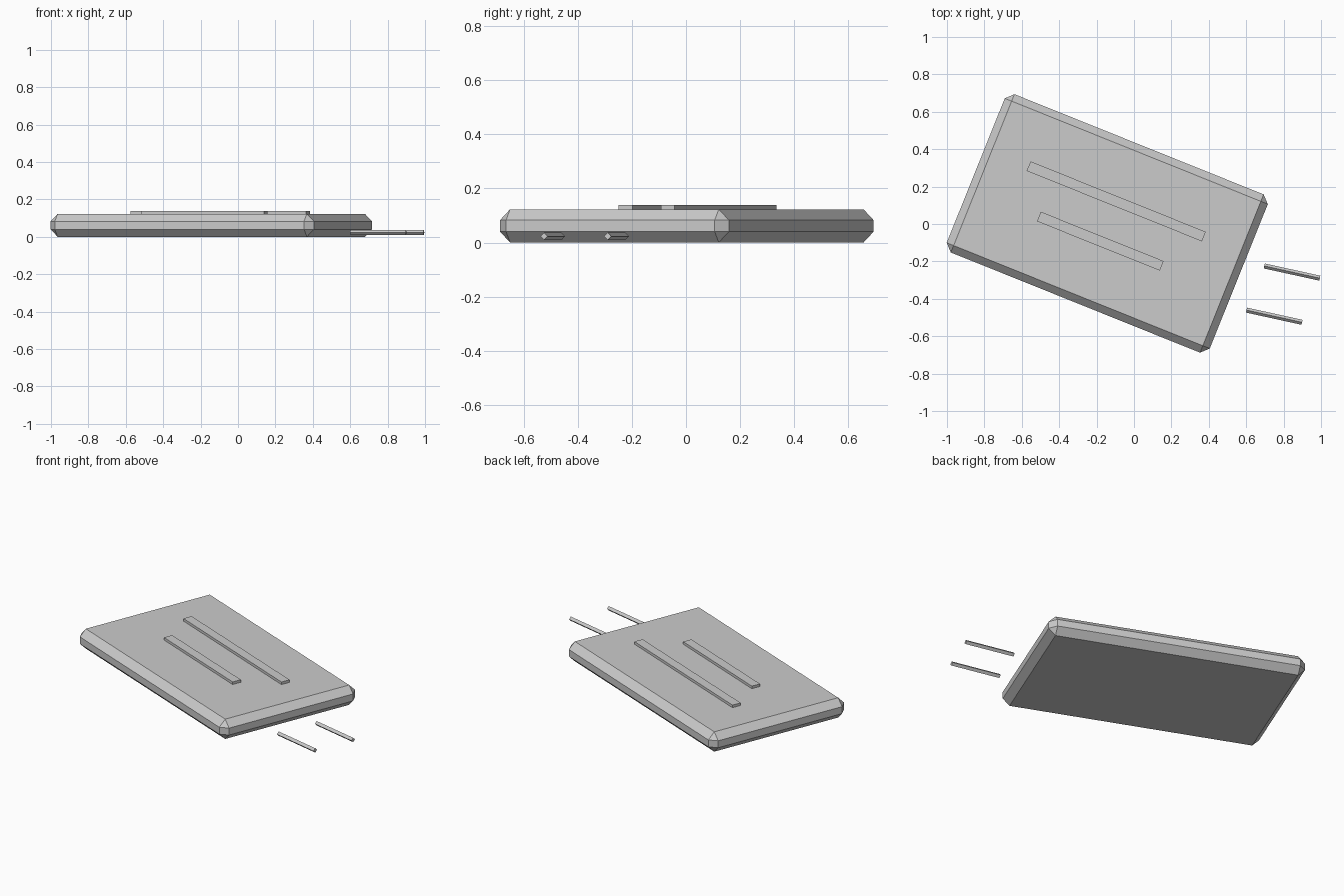
import bpy
from math import radians

default_cube = bpy.data.objects.get("Cube")
if default_cube:
    bpy.data.objects.remove(default_cube, do_unlink=True)

grey = bpy.data.materials.new("light_grey")
grey.use_nodes = True
colour = (0.6, 0.6, 0.6, 1)
grey.diffuse_color = colour
grey.node_tree.nodes["Principled BSDF"].inputs["Base Color"].default_value = colour

TILT = radians(-21.9)    # turn of the slab and its ribs
SLAB_TOP = 0.123


def finish(name):
    ob = bpy.context.object
    ob.name = name
    ob.data.materials.append(grey)
    return ob


def box(name, centre, size):
    bpy.ops.mesh.primitive_cube_add(size=1, location=centre, rotation=(0, 0, TILT))
    ob = finish(name)
    ob.scale = size
    bpy.ops.object.transform_apply(location=False, rotation=False, scale=True)
    return ob


# Slab with chamfered edges
slab = box("slab", (-0.143, 0.003, SLAB_TOP / 2), (1.516, 0.912, SLAB_TOP))
chamfer = slab.modifiers.new("chamfer", "BEVEL")
chamfer.width = 0.04
chamfer.segments = 1

# Raised ribs on the top face
for name, x, y, length in (("long_rib", -0.095, 0.121, 1.01),
                           ("short_rib", -0.18, -0.092, 0.707)):
    box(name, (x, y, SLAB_TOP + 0.003), (length, 0.055, 0.026))

# Loose four-sided rods beside the slab
for name, x, y in (("back_rod", 0.845, -0.257), ("front_rod", 0.75, -0.493)):
    bpy.ops.mesh.primitive_cylinder_add(vertices=4, radius=0.0135, depth=0.304,
                                        location=(x, y, 0.023),
                                        rotation=(0, radians(90), radians(-12.4)))
    finish(name)
